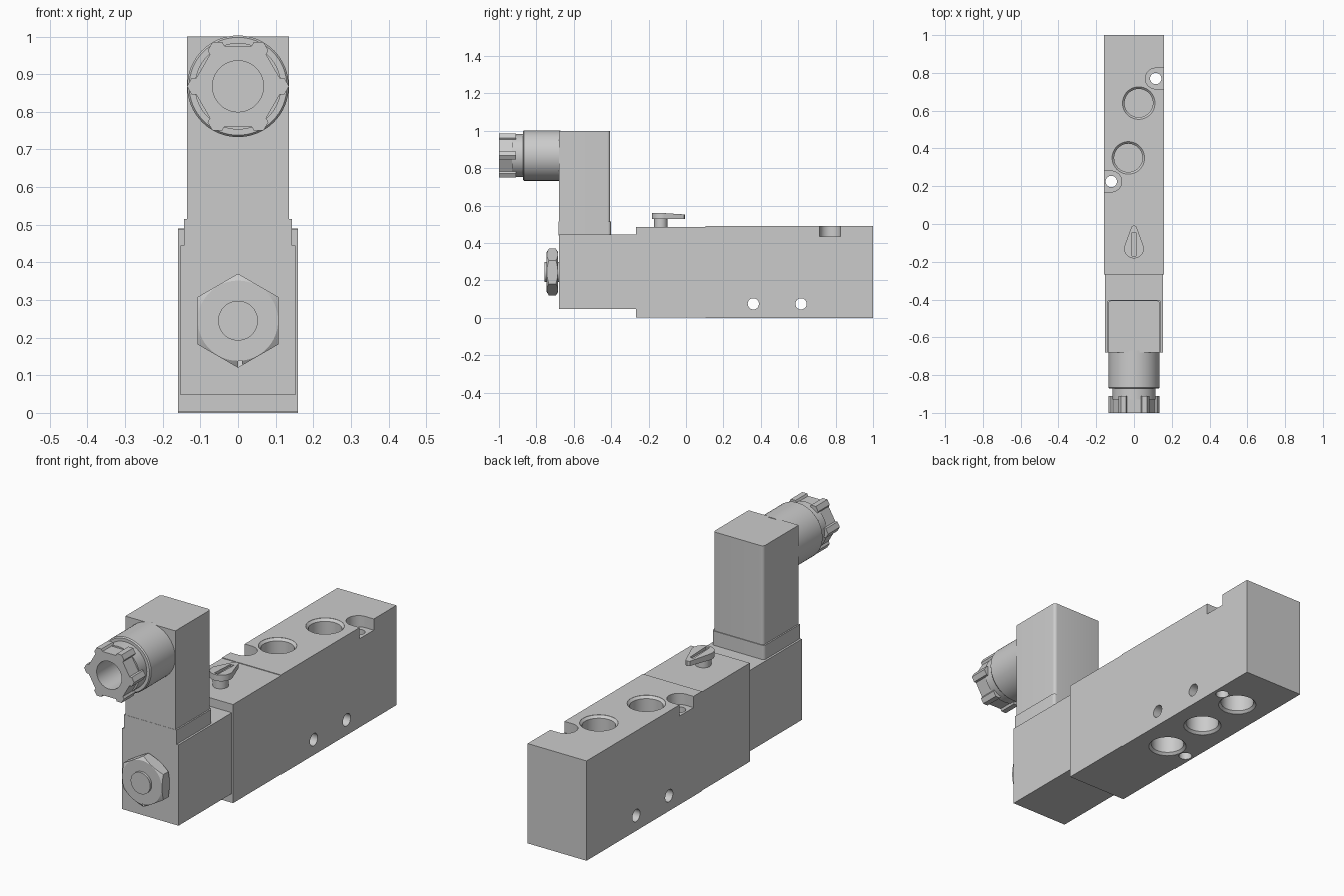
import bpy, bmesh
from math import sin, cos, pi, radians

if "Cube" in bpy.data.objects:
    bpy.data.objects.remove(bpy.data.objects["Cube"])

MAPS = {'X': lambda a, b, c: (c, a, b),
        'Y': lambda a, b, c: (a, c, b),
        'Z': lambda a, b, c: (a, b, c)}


def loft(name, rings, axis='Z'):
    """Closed solid from stacked rings of (a, b, c) points, c along the axis."""
    bm = bmesh.new()
    loops = [[bm.verts.new(MAPS[axis](*p)) for p in ring] for ring in rings]
    n = len(loops[0])
    for lo, hi in zip(loops, loops[1:]):
        for i in range(n):
            j = (i + 1) % n
            bm.faces.new((lo[i], lo[j], hi[j], hi[i]))
    bm.faces.new(loops[0])
    bm.faces.new(loops[-1])
    bmesh.ops.recalc_face_normals(bm, faces=bm.faces)
    me = bpy.data.meshes.new(name)
    bm.to_mesh(me)
    bm.free()
    ob = bpy.data.objects.new(name, me)
    bpy.context.collection.objects.link(ob)
    return ob


def prism(name, pts, c0, c1, axis='Z'):
    return loft(name, [[(a, b, c) for a, b in pts] for c in (c0, c1)], axis)


def arc(a, b, r, n=48, start=0, end=2 * pi):
    full = abs(end - start - 2 * pi) < 1e-6
    m = n if full else n - 1
    return [(a + r * cos(start + (end - start) * i / m),
             b + r * sin(start + (end - start) * i / m)) for i in range(n)]


def lathe(name, a, b, profile, axis='Z', n=48):
    return loft(name, [[(p, q, c) for p, q in arc(a, b, r, n)] for r, c in profile], axis)


def box(name, x0, x1, y0, y1, z0, z1):
    return prism(name, [(x0, y0), (x1, y0), (x1, y1), (x0, y1)], z0, z1)


def boolean(ob, cutter, op='DIFFERENCE'):
    cutter.hide_render = True
    m = ob.modifiers.new('cut', 'BOOLEAN')
    m.operation, m.solver, m.object = op, 'EXACT', cutter
    bpy.context.view_layer.objects.active = ob
    bpy.ops.object.modifier_apply(modifier=m.name)
    bpy.data.objects.remove(cutter)


def smooth(ob, angle=30):
    bpy.ops.object.select_all(action='DESELECT')
    ob.select_set(True)
    bpy.context.view_layer.objects.active = ob
    bpy.ops.object.shade_smooth_by_angle(angle=radians(angle))


# Valve body: middle block with pilot block and end cap
body = box('valve_body', -.16, .16, .105, .88, 0, .49)
box('pilot_block', -.16, .16, -.267, .105, .003, .487)
box('end_cap', -.16, .16, .88, 1, 0, .49)

# Working ports on top and supply/exhaust ports below, with chamfered mouths
for x, y in ((.025, .64), (-.03, .35)):
    boolean(body, lathe('cut', x, y, [(.075, .30), (.075, .478), (.086, .489), (.086, .52)]))
for y in (.24, .49, .74):
    boolean(body, lathe('cut', 0, y, [(.086, -.03), (.086, .001), (.075, .012), (.075, .19)]))

# Mounting screw holes with counterbores open to the sides
for x, y, s in ((.115, .77, 1), (-.12, .225, -1)):
    slot = arc(x, y, .055, 25, pi / 2 if s > 0 else -pi / 2, 3 * pi / 2 if s > 0 else pi / 2)
    slot += [(s * .2, slot[-1][1]), (s * .2, slot[0][1])]
    boolean(body, prism('cut', slot, .435, .52))
    boolean(body, lathe('cut', x, y, [(.03, -.05), (.03, .55)], n=32))

# Cross holes through the sides
for y in (.36, .615):
    boolean(body, lathe('cut', y, .075, [(.03, -.2), (.03, .2)], 'X', 32))
smooth(body)

# Manual override: stem and slotted teardrop lever
smooth(lathe('override_stem', 0, -.135, [(.035, .48), (.035, .535)], n=32))
outline = arc(0, -.13, .052, 29, radians(165), radians(375)) + [(.012, -.012), (0, -.006), (-.012, -.012)]
lever = loft('override_lever', [[(x, y, .53) for x, y in outline],
                                [(x, y, .553 if y > -.04 else .56) for x, y in outline]])
boolean(lever, box('cut', -.01, .01, -.17, -.045, .545, .6))
smooth(lever)

# Solenoid coil block
box('solenoid_coil', -.153, .153, -.68, -.267, .048, .445)

# Coil retaining nut, chamfered on both faces, and armature tube end
hexagon = arc(0, .245, .125, 6, pi / 6, pi / 6 + 2 * pi)
nut = prism('coil_nut', hexagon, -.745, -.684, 'Y')
boolean(nut, lathe('cut', 0, .245, [(.105, -.746), (.127, -.732), (.127, -.697), (.105, -.683)], 'Y', 64),
        'INTERSECT')
smooth(nut, 20)
smooth(lathe('armature_tube', 0, .245, [(.053, -.757), (.053, -.67)], 'Y', 40))


# Connector plug: gasket collar and housing with rounded vertical rear edges
def rounded(x, y0, y1, r):
    return ([(-x, y0), (x, y0)] + arc(x - r, y1 - r, r, 7, 0, pi / 2)
            + arc(-x + r, y1 - r, r, 7, pi / 2, pi))


smooth(prism('plug_collar', rounded(.143, -.681, -.402, .015), .44, .515))
smooth(prism('plug_housing', rounded(.136, -.68, -.406, .015), .515, 1.0))

# Cable gland: barrel, neck and notched clamping nut
bore = [(.068, -1.05), (.068, -.80)]
barrel = lathe('gland_barrel', 0, .868,
               [(.115, -.93), (.115, -.872), (.13, -.872), (.135, -.866), (.135, -.67)], 'Y', 64)
boolean(barrel, lathe('cut', 0, .868, bore, 'Y'))
smooth(barrel)

pts = []
for k in range(6):
    a = pi / 2 + k * pi / 3
    for d, t in ((.1175, -.0678), (.1175, -.042), (.107, -.036), (.107, .036), (.1175, .042)):
        pts.append((d * cos(a) - t * sin(a), .868 + d * sin(a) + t * cos(a)))
gland_nut = prism('gland_nut', pts, -1.0, -.91, 'Y')
boolean(gland_nut, lathe('cut', 0, .868, bore, 'Y'))
smooth(gland_nut)
